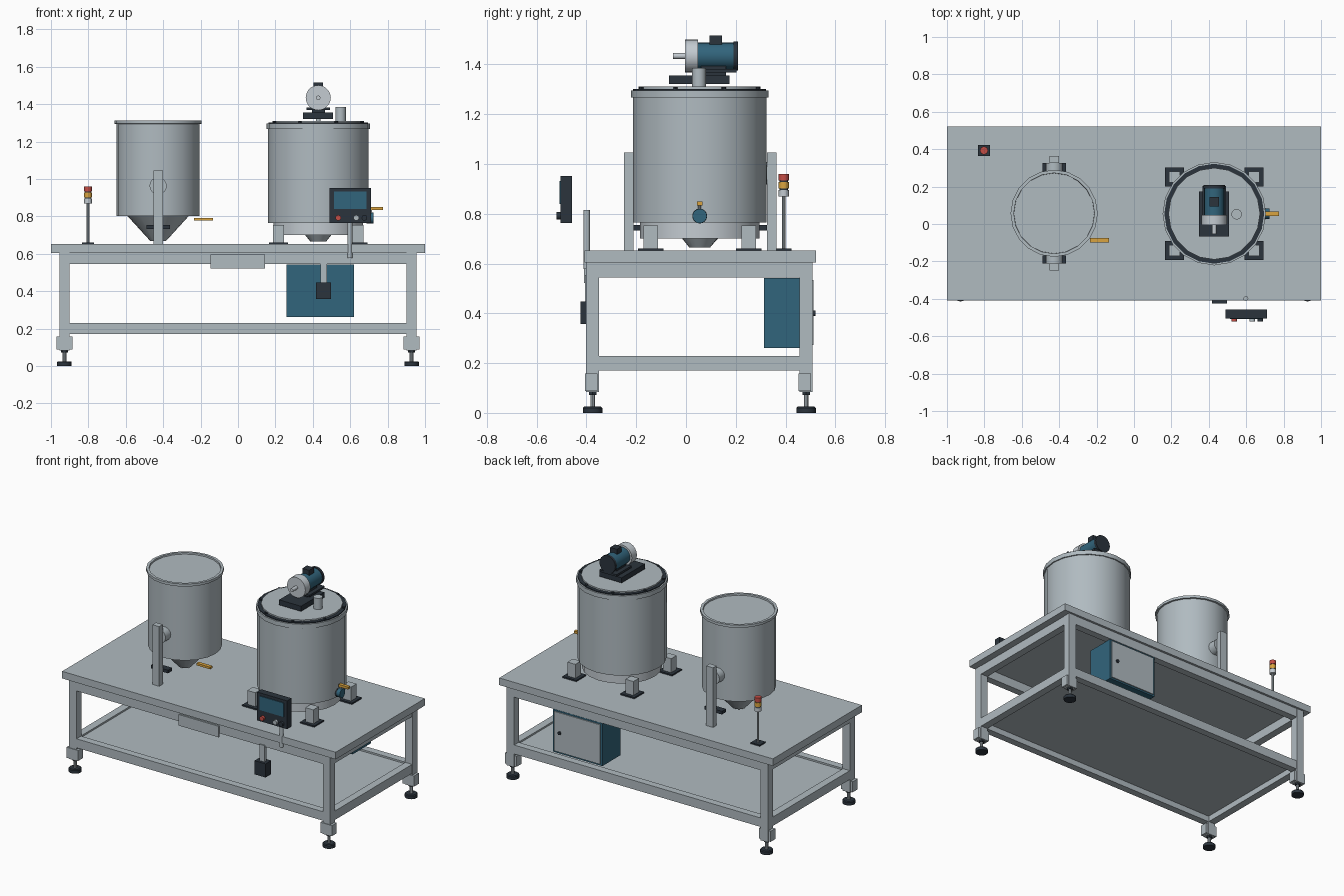
import bpy, bmesh, math
from mathutils import Vector, Matrix

if "Cube" in bpy.data.objects:
    bpy.data.objects.remove(bpy.data.objects["Cube"])


def material(name, rgb):
    m = bpy.data.materials.new(name)
    m.diffuse_color = (*rgb, 1)
    m.use_nodes = True
    m.node_tree.nodes["Principled BSDF"].inputs["Base Color"].default_value = m.diffuse_color
    return m


STEEL = material("steel grey", (0.435, 0.495, 0.53))
LIGHT = material("light steel", (0.55, 0.60, 0.64))
DARK = material("charcoal", (0.024, 0.034, 0.046))
BLUE = material("petrol blue", (0.031, 0.128, 0.20))
AMBER = material("amber", (0.70, 0.37, 0.05))
RED = material("signal red", (0.56, 0.075, 0.06))


def finish(name, bm, mat, smooth=False):
    bmesh.ops.recalc_face_normals(bm, faces=bm.faces)
    me = bpy.data.meshes.new(name)
    bm.to_mesh(me)
    bm.free()
    me.materials.append(mat)
    ob = bpy.data.objects.new(name, me)
    bpy.context.collection.objects.link(ob)
    if smooth:
        bpy.ops.object.select_all(action='DESELECT')
        bpy.context.view_layer.objects.active = ob
        ob.select_set(True)
        bpy.ops.object.shade_smooth_by_angle(angle=math.radians(35))
    return ob


def box(name, x, y, z, mat):
    """Box from (min, max) pairs."""
    bm = bmesh.new()
    bmesh.ops.create_cube(bm, size=1)
    for v in bm.verts:
        v.co = Vector([(a + b) / 2 + c * (b - a) for (a, b), c in zip((x, y, z), v.co)])
    return finish(name, bm, mat)


def lathe(name, origin, profile, mat, axis='Z', sides=20):
    """Revolve (radius, height) points about an axis; ends are capped."""
    bm = bmesh.new()
    rings = []
    for r, h in profile:
        rings.append([bm.verts.new((r * math.cos(t), r * math.sin(t), h))
                      for t in (2 * math.pi * i / sides for i in range(sides))])
    for lo, hi in zip(rings, rings[1:]):
        for i in range(sides):
            j = (i + 1) % sides
            bm.faces.new((lo[i], lo[j], hi[j], hi[i]))
    bm.faces.new(rings[0])
    bm.faces.new(rings[-1])
    turn = {'Z': Matrix(), 'X': Matrix.Rotation(math.pi / 2, 4, 'Y'),
            'Y': Matrix.Rotation(-math.pi / 2, 4, 'X')}[axis]
    bm.transform(Matrix.Translation(origin) @ turn)
    return finish(name, bm, mat, True)


def rod(name, origin, r, h0, h1, mat, axis='Z', sides=16):
    return lathe(name, origin, [(r, h0), (r, h1)], mat, axis, sides)


# Table top, legs and levelling feet
box("table_top", (-1, 1), (-0.408, 0.522), (0.605, 0.652), STEEL)
for sx in (-1, 1):
    for cy in (-0.375, 0.483):
        cx = sx * 0.928
        box("leg", (cx - 0.027, cx + 0.027), (cy - 0.026, cy + 0.026), (0.083, 0.605), STEEL)
        box("leg_block", (cx - 0.042, cx + 0.042), (cy - 0.03, cy + 0.02), (0.088, 0.158), STEEL)
        rod("foot_stem", (cx, cy, 0), 0.010, 0.02, 0.09, STEEL, sides=10)
        rod("foot_nut", (cx, cy, 0), 0.018, 0.072, 0.084, DARK, sides=6)
        lathe("foot_pad", (cx, cy, 0), [(0.039, 0), (0.039, 0.02), (0.034, 0.025)], DARK)

# Frame rails and lower shelf
for z in ((0.545, 0.605), (0.17, 0.229)):
    for cy in (-0.375, 0.483):
        box("long_rail", (-0.902, 0.902), (cy - 0.024, cy + 0.024), z, STEEL)
    for cx in (-0.928, 0.928):
        box("short_rail", (cx - 0.025, cx + 0.025), (-0.352, 0.459), z, STEEL)
box("lower_shelf", (-0.904, 0.904), (-0.354, 0.461), (0.209, 0.218), STEEL)
box("front_plate", (-0.147, 0.145), (-0.409, -0.398), (0.522, 0.595), STEEL)

# Electrical cabinet with rear door
box("cabinet", (0.258, 0.619), (0.313, 0.505), (0.261, 0.543), BLUE)
box("cabinet_door", (0.27, 0.607), (0.504, 0.512), (0.272, 0.533), STEEL)
rod("door_knob", (0.565, 0.511, 0.40), 0.011, 0, 0.009, DARK, 'Y', 12)

# Hanging switch box
box("switch_bracket", (0.440, 0.477), (-0.406, -0.385), (0.44, 0.555), STEEL)
box("switch_box", (0.418, 0.498), (-0.424, -0.365), (0.357, 0.447), DARK)

# Hopper with cone outlet
HX, HY = -0.427, 0.057
lathe("hopper_body", (HX, HY, 0), [(0.222, 0.802), (0.222, 1.30)], STEEL)
lathe("hopper_rim", (HX, HY, 0), [(0.215, 1.293), (0.233, 1.295), (0.233, 1.312),
                                  (0.216, 1.312), (0.215, 1.302)], STEEL)
lathe("hopper_cone", (HX, HY, 0), [(0.042, 0.668), (0.168, 0.806)], STEEL)
for s in (-1, 1):
    span = lambda a, b: tuple(sorted((HY + s * a, HY + s * b)))
    box("hopper_post", (HX - 0.025, HX + 0.025), span(0.268, 0.306), (0.652, 1.046), STEEL)
    box("post_lug", (HX - 0.063, HX + 0.063), span(0.225, 0.268), (0.733, 0.754), DARK)
    lathe("pivot_boss", (HX, HY, 0.963), [(0.046, s * 0.205), (0.046, s * 0.269)], STEEL, 'Y', 16)
box("hopper_handle", (-0.235, -0.135), (-0.098, -0.074), (0.778, 0.792), AMBER)

# Mixing tank
TX, TY = 0.429, 0.055
T = (TX, TY, 0)
lathe("tank_body", T, [(0.268, 0.765), (0.268, 1.275)], STEEL)
lathe("tank_skirt", T, [(0.240, 0.70), (0.240, 0.77)], LIGHT)
lathe("tank_outlet", T, [(0.042, 0.665), (0.07, 0.70)], STEEL)
lathe("tank_rim", T, [(0.276, 1.267), (0.276, 1.296)], STEEL)
lathe("tank_gasket", T, [(0.267, 1.294), (0.267, 1.302)], DARK)
lathe("tank_lid", T, [(0.245, 1.295), (0.245, 1.311)], STEEL)
for i in range(8):
    a = math.pi * (i + 0.5) / 4
    rod("lid_bolt", (TX + 0.254 * math.cos(a), TY + 0.254 * math.sin(a), 0),
        0.009, 1.295, 1.309, DARK, sides=8)
for sx in (-1, 1):
    for sy in (-1, 1):
        x, y = TX + sx * 0.212, TY + sy * 0.197
        box("tank_foot_base", (x - 0.051, x + 0.051), (y - 0.051, y + 0.051), (0.652, 0.661), DARK)
        box("tank_foot", (x - 0.029, x + 0.029), (y - 0.029, y + 0.029), (0.658, 0.753), STEEL)
rod("lid_port", (0.549, 0.052, 0), 0.028, 1.303, 1.385, STEEL)

# Side valve
rod("valve_flange", (0, TY, 0.791), 0.030, 0.688, 0.702, DARK, 'X')
rod("valve_body", (0, TY, 0.791), 0.029, 0.702, 0.725, BLUE, 'X')
rod("valve_stem", (0.711, TY, 0), 0.006, 0.80, 0.838, STEEL, sides=8)
box("valve_handle", (0.703, 0.774), (TY - 0.011, TY + 0.011), (0.833, 0.849), AMBER)

# Mixer motor
MZ = 1.434
M = (TX, 0.003, MZ)
rod("mixer_shaft", T, 0.013, 1.305, 1.33, STEEL)
box("motor_base", (0.348, 0.508), (-0.068, 0.175), (1.321, 1.355), DARK)
box("motor_foot", (0.366, 0.492), (0.045, 0.203), (1.368, 1.381), DARK)
box("motor_pedestal", (0.395, 0.465), (0.06, 0.16), (1.35, 1.395), DARK)
rod("motor_flange", M, 0.067, -0.008, 0.045, LIGHT, 'Y', 20)
rod("motor_body", M, 0.054, 0.045, 0.19, BLUE, 'Y', 20)
rod("motor_end_cap", M, 0.058, 0.188, 0.205, DARK, 'Y', 20)
rod("motor_shaft", M, 0.012, -0.056, 0, LIGHT, 'Y')
box("terminal_box", (0.404, 0.454), (0.094, 0.144), (1.472, 1.516), DARK)

# Control panel and pole
box("control_panel", (0.490, 0.712), (-0.504, -0.458), (0.764, 0.951), DARK)
box("screen", (0.513, 0.688), (-0.509, -0.503), (0.84, 0.932), BLUE)
for x, mat in ((0.536, RED), (0.632, STEEL), (0.676, DARK)):
    rod("panel_button", (x, -0.504, 0.792), 0.015, -0.016, 0.002, mat, 'Y', 14)
rod("panel_pole", (0.598, -0.399, 0), 0.013, 0.578, 0.816, STEEL)

# Signal tower
S = (-0.802, 0.393, 0)
box("tower_base", (-0.835, -0.769), (0.363, 0.423), (0.652, 0.661), DARK)
rod("tower_pole", S, 0.007, 0.658, 0.88, STEEL, sides=10)
for z, mat in ((0.869, LIGHT), (0.901, AMBER), (0.933, RED)):
    rod("tower_lamp", S, 0.021, z, z + 0.027, mat)
rod("tower_core", S, 0.017, 0.872, 0.952, DARK)
